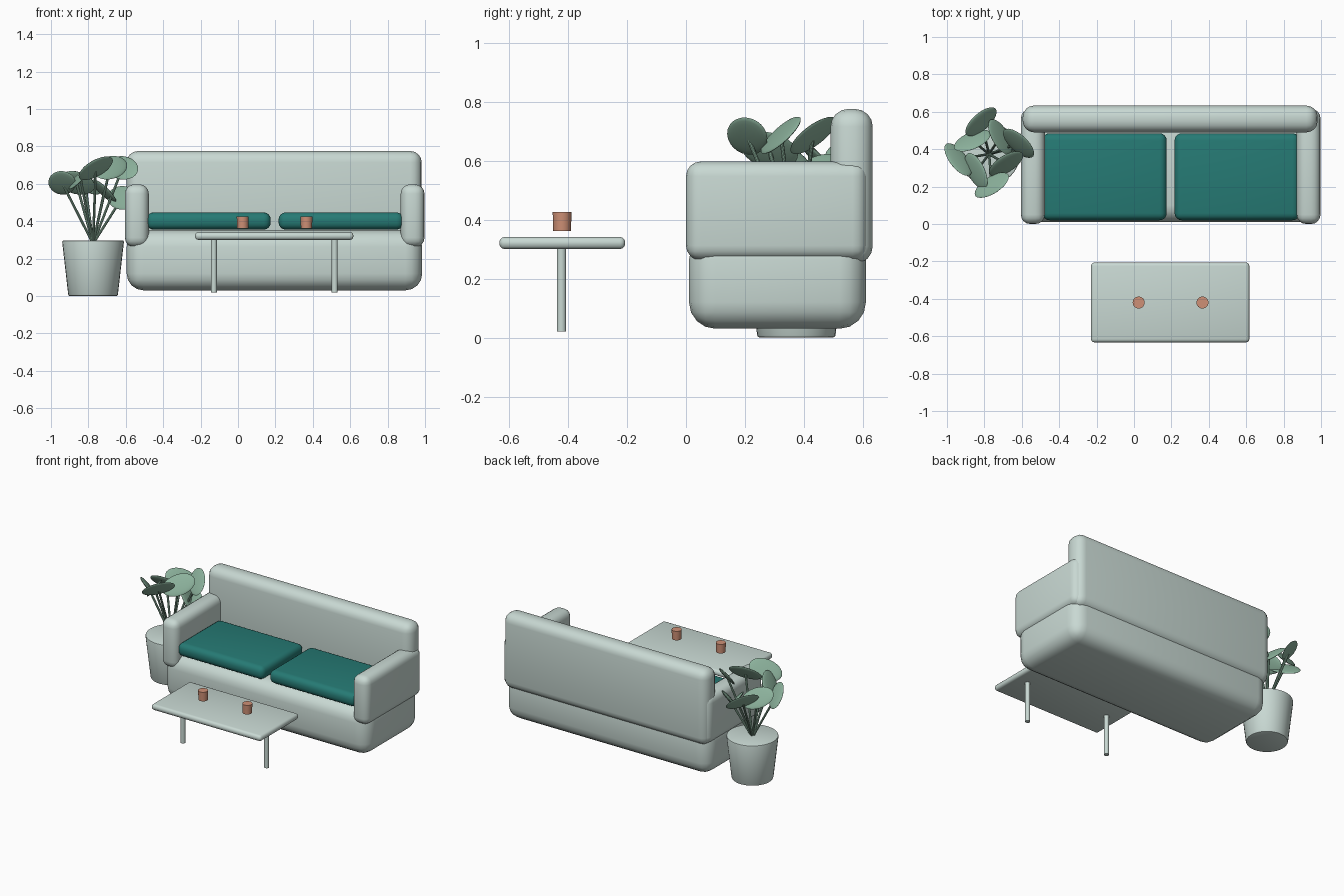
import bpy, math
from mathutils import Vector, Matrix

if "Cube" in bpy.data.objects:
    bpy.data.objects.remove(bpy.data.objects["Cube"])


def mat(name, col):
    m = bpy.data.materials.new(name)
    m.diffuse_color = (*col, 1)
    m.use_nodes = True
    m.node_tree.nodes["Principled BSDF"].inputs["Base Color"].default_value = m.diffuse_color
    return m


PALE = mat("pale_sage", (0.58, 0.69, 0.65))
TEAL = mat("deep_teal", (0.019, 0.195, 0.175))
LEAF = mat("leaf_green", (0.26, 0.44, 0.33))
CLAY = mat("terracotta", (0.62, 0.28, 0.18))


def finish(ob, name, m, bevel=0, seg=4):
    ob.name = name
    ob.data.materials.append(m)
    if bevel:
        b = ob.modifiers.new("bevel", 'BEVEL')
        b.width, b.segments = bevel, seg
        b.limit_method = 'ANGLE'
        b.angle_limit = math.radians(40)
        bpy.ops.object.modifier_apply(modifier=b.name)
    bpy.ops.object.shade_smooth_by_angle(angle=math.radians(35))
    return ob


def box(name, x, y, z, m, bevel, seg=4):
    """Rounded box from (min, max) pairs."""
    bpy.ops.mesh.primitive_cube_add(size=1)
    ob = bpy.context.object
    size = [b - a for a, b in (x, y, z)]
    mid = Vector([(a + b) / 2 for a, b in (x, y, z)])
    ob.data.transform(Matrix.Translation(mid) @ Matrix.Diagonal((*size, 1)))
    return finish(ob, name, m, bevel, seg)


def cone(name, x, y, z0, z1, r0, r1, m, bevel=0):
    bpy.ops.mesh.primitive_cone_add(vertices=32, radius1=r0, radius2=r1, depth=z1 - z0,
                                    location=(x, y, (z0 + z1) / 2))
    return finish(bpy.context.object, name, m, bevel, 2)


# Sofa
box("sofa_base", (-0.595, 0.985), (0.01, 0.61), (0.03, 0.353), PALE, 0.09)
box("sofa_back", (-0.595, 0.982), (0.49, 0.633), (0.25, 0.775), PALE, 0.06)
box("left_arm", (-0.605, -0.477), (0.0, 0.615), (0.262, 0.597), PALE, 0.05)
box("right_arm", (0.87, 0.997), (0.0, 0.615), (0.262, 0.597), PALE, 0.05)
box("left_cushion", (-0.49, 0.175), (0.02, 0.485), (0.355, 0.447), TEAL, 0.038)
box("right_cushion", (0.217, 0.885), (0.02, 0.485), (0.355, 0.447), TEAL, 0.038)

# Coffee table with two legs and two cups
box("table_top", (-0.23, 0.617), (-0.633, -0.206), (0.30, 0.341), PALE, 0.018, 3)
for i, x in enumerate((-0.129, 0.517)):
    cone(f"table_leg_{i + 1}", x, -0.422, 0.02, 0.305, 0.016, 0.016, PALE)
for i, x in enumerate((0.025, 0.366)):
    cone(f"cup_{i + 1}", x, -0.42, 0.361, 0.425, 0.030, 0.032, CLAY)

# Plant pot
PX, PY = -0.775, 0.374
cone("plant_pot", PX, PY, 0.0, 0.297, 0.132, 0.166, PALE, 0.008)

# Leaves: angle, distance from pot centre, height, lean (1 = rising outward, -1 = drooping)
leaves = [(104, 0.178, 0.605, 1), (141, 0.115, 0.605, -1), (190, 0.168, 0.605, 1),
          (233, 0.114, 0.635, -1), (275, 0.167, 0.683, 1), (330, 0.105, 0.686, -1),
          (20, 0.168, 0.685, 1), (57, 0.110, 0.56, -1), (14, 0.160, 0.525, 1)]
root = Vector((PX, PY, 0.28))
for i, (deg, dist, h, lean) in enumerate(leaves):
    a = math.radians(deg)
    r = Vector((math.cos(a), math.sin(a), 0))
    t = Vector((-math.sin(a), math.cos(a), 0))
    up = Vector((0, 0, 1))
    v = (r + up * lean).normalized()              # short axis
    w = (up - r * lean).normalized()
    u = (t * 0.866 + w * 0.5).normalized()        # long axis, rising round the plant
    n = u.cross(v)
    pos = Vector((PX, PY, h)) + r * dist
    bpy.ops.mesh.primitive_uv_sphere_add(segments=24, ring_count=12, radius=1)
    ob = bpy.context.object
    rot = Matrix((u, v, n)).transposed().to_4x4()
    ob.data.transform(Matrix.Translation(pos) @ rot @ Matrix.Diagonal((0.11, 0.07, 0.011, 1)))
    finish(ob, f"leaf_{i + 1}", LEAF)
    # stem from the soil to the leaf
    d = pos - root
    bpy.ops.mesh.primitive_cylinder_add(vertices=10, radius=0.007, depth=d.length,
                                        location=(pos + root) / 2,
                                        rotation=d.to_track_quat('Z', 'Y').to_euler())
    finish(bpy.context.object, f"stem_{i + 1}", LEAF)
